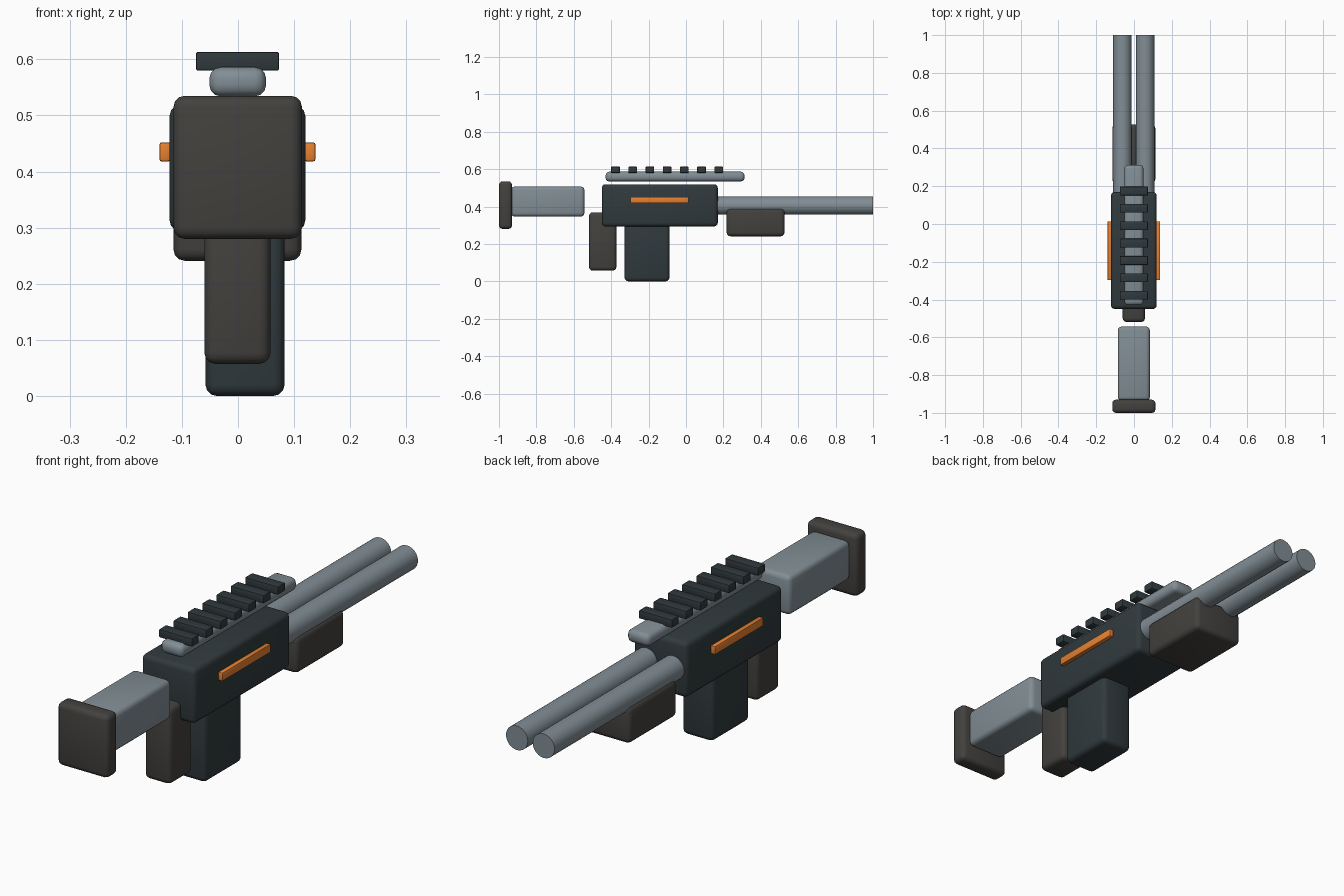
import bpy
import math

if "Cube" in bpy.data.objects:
    bpy.data.objects.remove(bpy.data.objects["Cube"])


def material(name, rgb):
    m = bpy.data.materials.new(name)
    m.diffuse_color = (*rgb, 1.0)
    m.use_nodes = True
    m.node_tree.nodes["Principled BSDF"].inputs["Base Color"].default_value = m.diffuse_color
    return m


DARK = material("dark_metal", (0.03, 0.042, 0.047))
STEEL = material("steel", (0.22, 0.27, 0.30))
RUBBER = material("rubber", (0.056, 0.053, 0.048))
ORANGE = material("orange", (0.80, 0.22, 0.03))


def finish(obj, name, mat, bevel, segments):
    """Name, colour, bevel and smooth the active object."""
    obj.name = name
    obj.data.materials.append(mat)
    if bevel:
        mod = obj.modifiers.new("bevel", 'BEVEL')
        mod.width = bevel
        mod.segments = segments
        bpy.ops.object.modifier_apply(modifier=mod.name)
    bpy.ops.object.shade_smooth_by_angle(angle=math.radians(40))
    return obj


def box(name, x, y, z, mat, bevel=0.02, segments=3):
    """Rounded box from (min, max) ranges on each axis."""
    ranges = (x, y, z)
    bpy.ops.mesh.primitive_cube_add(size=1, location=[(a + b) / 2 for a, b in ranges])
    obj = bpy.context.object
    obj.scale = [b - a for a, b in ranges]
    bpy.ops.object.transform_apply(location=False, rotation=False, scale=True)
    return finish(obj, name, mat, bevel, segments)


# Receiver, magazine (slightly off centre) and grip
box("receiver", (-0.122, 0.12), (-0.45, 0.17), (0.293, 0.519), DARK)
box("magazine", (-0.058, 0.083), (-0.329, -0.088), (0.0, 0.34), DARK)
box("grip", (-0.06, 0.058), (-0.519, -0.372), (0.057, 0.369), RUBBER)

# Stock and butt plate
box("stock", (-0.086, 0.084), (-0.935, -0.543), (0.346, 0.507), STEEL)
box("butt_plate", (-0.115, 0.114), (-1.0, -0.93), (0.28, 0.535), RUBBER)

# Fore grip under the barrels
box("fore_grip", (-0.115, 0.113), (0.217, 0.527), (0.241, 0.39), RUBBER)

# Twin barrels
for side, label in ((-1, "left"), (1, "right")):
    start, end = 0.10, 1.0
    bpy.ops.mesh.primitive_cylinder_add(
        vertices=24, radius=0.049, depth=end - start,
        location=(side * 0.06 - 0.001, (start + end) / 2, 0.405),
        rotation=(math.pi / 2, 0, 0))
    finish(bpy.context.object, f"barrel_{label}", STEEL, 0, 0)

    # Orange accent strip on each side of the receiver
    x = side * 0.129 - 0.001
    box(f"accent_strip_{label}", (x - 0.01, x + 0.01), (-0.297, 0.014),
        (0.418, 0.452), ORANGE, 0.004, 2)

# Top rail with seven cross teeth
box("top_rail", (-0.051, 0.05), (-0.43, 0.313), (0.534, 0.586), STEEL)
for i in range(7):
    y = -0.377 + i * 0.092
    box(f"rail_tooth_{i + 1}", (-0.075, 0.073), (y - 0.023, y + 0.023),
        (0.58, 0.613), DARK, 0.003, 2)
